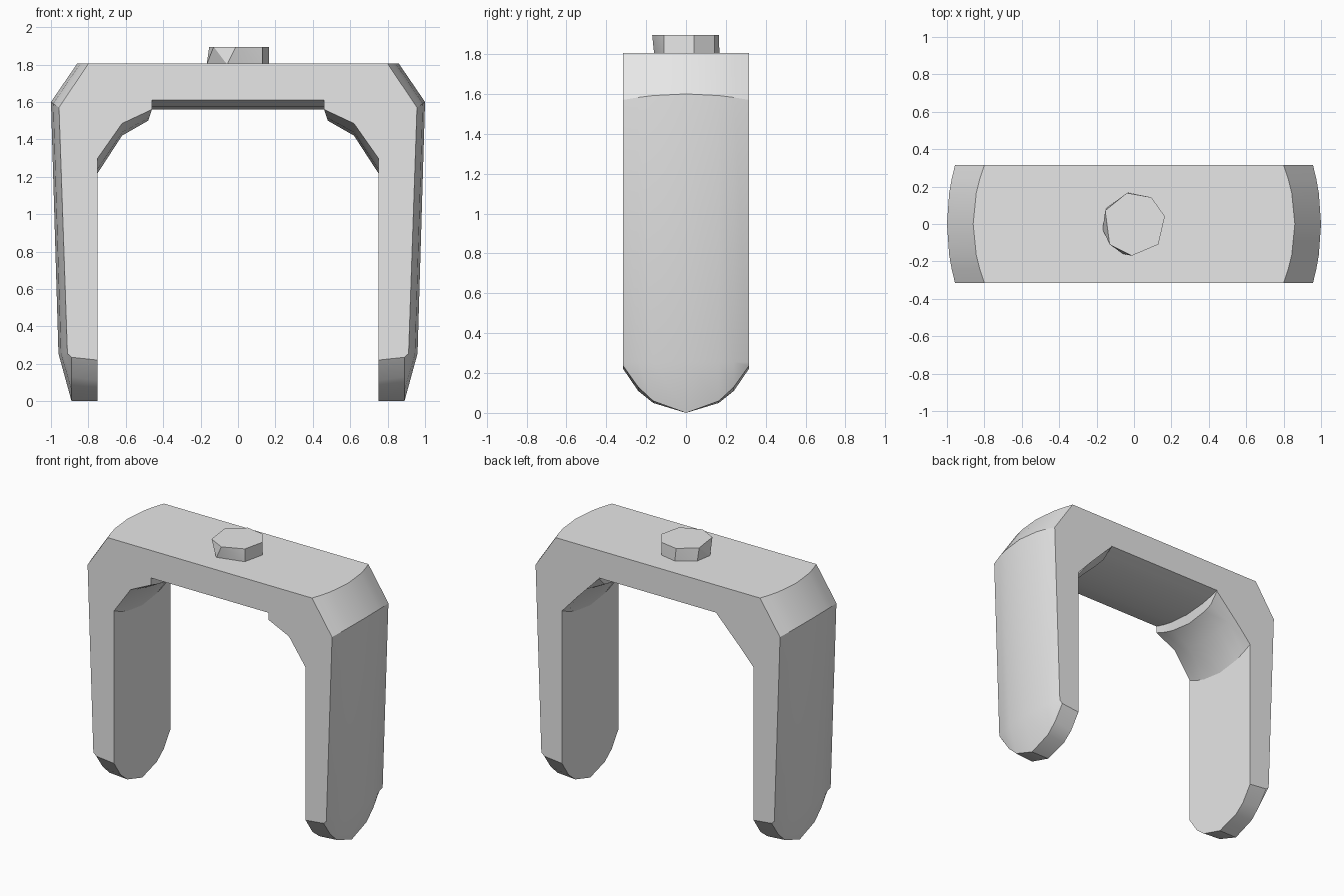
import bpy
import bmesh
from math import cos, sin, radians

cube = bpy.data.objects.get("Cube")
if cube:
    bpy.data.objects.remove(cube, do_unlink=True)

grey = bpy.data.materials.new("pale grey")
grey.use_nodes = True
colour = (0.8, 0.8, 0.8, 1)
grey.diffuse_color = colour
grey.node_tree.nodes["Principled BSDF"].inputs["Base Color"].default_value = colour

HALF_DEPTH = 0.315
TOP = 1.805


def finish(name, bm, angle):
    """Turn a bmesh into a shaded object."""
    bmesh.ops.recalc_face_normals(bm, faces=bm.faces)
    mesh = bpy.data.meshes.new(name)
    bm.to_mesh(mesh)
    bm.free()
    mesh.materials.append(grey)
    obj = bpy.data.objects.new(name, mesh)
    bpy.context.collection.objects.link(obj)
    mesh.shade_smooth()
    mesh.set_sharp_from_angle(angle=radians(angle))
    return obj


def half_profile(y, foot_outer, foot_inner):
    """Right half of the arch section at depth y, from top to underside."""
    k = 1 - (y / HALF_DEPTH) ** 2          # bulge, full at mid depth
    rear = y >= HALF_DEPTH                 # the step fades out at the rear edge
    shoulder = (0.46, 1.605) if rear else (0.46 + 0.02 * k, 1.56 - 0.06 * k)
    haunch = (0.64, 1.42) if rear else (0.62, 1.485 - 0.065 * k)
    return [
        (0.80 + 0.06 * k, TOP),
        (0.957 + 0.043 * k, 1.57 + 0.03 * k),
        (0.912 + 0.048 * k, 0.255),
        (0.89, foot_outer),
        (0.75, foot_inner),
        (0.75, 1.30 - 0.08 * k),
        haunch,
        shoulder,
        (0.46, 1.61 - 0.05 * k),
    ]


# Arch: sections lofted from front to back, feet rounded across the depth
feet = [(HALF_DEPTH, 0.235, 0.22), (0.24, 0.13, 0.11), (0.165, 0.06, 0.05)]
sections = [(-y, a, b) for y, a, b in feet] + [(0, 0, 0)] + feet[::-1]
bm = bmesh.new()
rings = []
for y, outer, inner in sections:
    half = half_profile(y, outer, inner)
    outline = half + [(-x, z) for x, z in reversed(half)]
    rings.append([bm.verts.new((x, y, z)) for x, z in outline])
for a, b in zip(rings, rings[1:]):
    for i in range(len(a)):
        j = (i + 1) % len(a)
        bm.faces.new((a[i], a[j], b[j], b[i]))
for ring in (rings[0], rings[-1]):
    bm.faces.new(ring)
finish("arch_bracket", bm, 30)

# Bolt head: uneven seven-sided stud
bm = bmesh.new()
upper = (14, 57, 103, 155, 220, 266, 320)
lower = (14, 57, 100, 150, 190, 250, 320)
for angles, z in ((upper, 1.895), (lower, TOP - 0.005)):
    for a in angles:
        bm.verts.new((0.17 * cos(radians(a)), 0.17 * sin(radians(a)), z))
bmesh.ops.convex_hull(bm, input=bm.verts[:])
finish("bolt_head", bm, 20)
